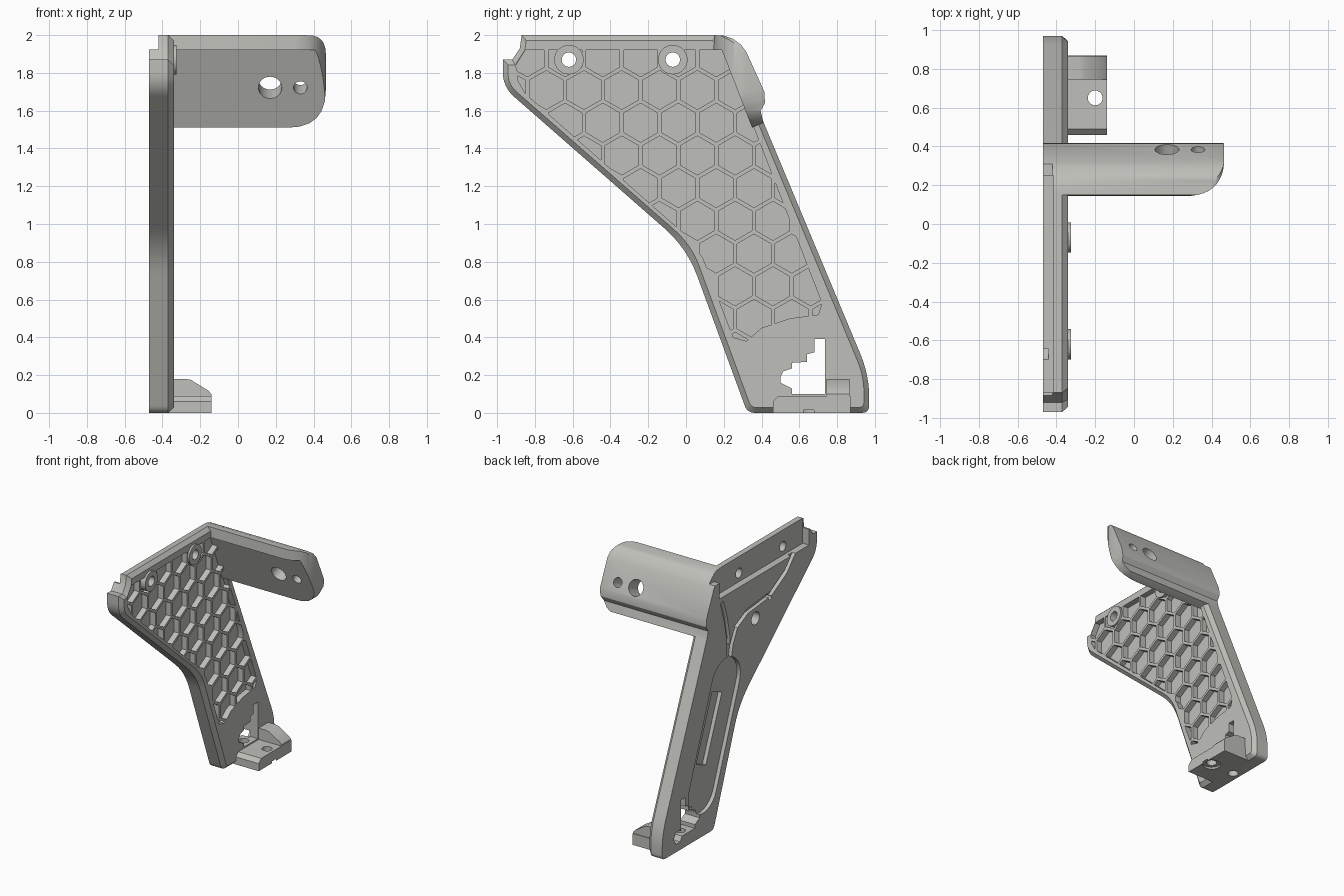
import bpy, bmesh, math
from mathutils import Vector, Matrix

if "Cube" in bpy.data.objects:
    bpy.data.objects.remove(bpy.data.objects["Cube"])

grey = bpy.data.materials.new("warm_grey")
grey.diffuse_color = (0.52, 0.52, 0.49, 1)
grey.use_nodes = True
grey.node_tree.nodes["Principled BSDF"].inputs["Base Color"].default_value = grey.diffuse_color


def make(name, bm):
    bmesh.ops.recalc_face_normals(bm, faces=bm.faces)
    me = bpy.data.meshes.new(name)
    bm.to_mesh(me)
    bm.free()
    ob = bpy.data.objects.new(name, me)
    bpy.context.collection.objects.link(ob)
    return ob


def place(axis, p, h):
    a, b = p
    return {'x': (h, a, b), 'y': (a, h, b), 'z': (a, b, h)}[axis]


def loft(bm, axis, rings):
    """Solid from matching outlines; rings = [(points, height), ...]"""
    vs = [[bm.verts.new(place(axis, p, h)) for p in pts] for pts, h in rings]
    n = len(vs[0])
    for a, b in zip(vs, vs[1:]):
        for i in range(n):
            bm.faces.new((a[i], a[(i + 1) % n], b[(i + 1) % n], b[i]))
    bm.faces.new(vs[0])
    bm.faces.new(vs[-1])


def prism(name, axis, pts, lo, hi):
    bm = bmesh.new()
    loft(bm, axis, [(pts, lo), (pts, hi)])
    return make(name, bm)


def cyl(name, centre, direction, r, depth, seg=32):
    bm = bmesh.new()
    rot = Vector((0, 0, 1)).rotation_difference(Vector(direction)).to_matrix().to_4x4()
    bmesh.ops.create_cone(bm, cap_ends=True, segments=seg, radius1=r, radius2=r,
                          depth=depth, matrix=Matrix.Translation(centre) @ rot)
    return make(name, bm)


def combine(ob, other, op='DIFFERENCE'):
    m = ob.modifiers.new("bool", 'BOOLEAN')
    m.operation, m.solver, m.object = op, 'EXACT', other
    dg = bpy.context.evaluated_depsgraph_get()
    me = bpy.data.meshes.new_from_object(ob.evaluated_get(dg))
    ob.modifiers.clear()
    ob.data = me
    bpy.data.objects.remove(other)


def rounded(pts, k=1.0, n=7):
    """Replace each (a, b, t) corner by a curve starting t before it"""
    out = []
    for i, (a, b, t) in enumerate(pts):
        p = Vector((a, b))
        if t == 0:
            out.append(p)
            continue
        u = p + (Vector(pts[i - 1][:2]) - p).normalized() * t * k
        v = p + (Vector(pts[(i + 1) % len(pts)][:2]) - p).normalized() * t * k
        for j in range(n):
            s = j / (n - 1)
            out.append(u * (1 - s) ** 2 + p * 2 * s * (1 - s) + v * s * s)
    return out


def inset(pts, d):
    out = []
    for i, (a, b, t) in enumerate(pts):
        p = Vector((a, b))
        e = (p - Vector(pts[i - 1][:2])).normalized()
        f = (Vector(pts[(i + 1) % len(pts)][:2]) - p).normalized()
        n1, n2 = Vector((-e.y, e.x)), Vector((-f.y, f.x))
        q = p + (n1 + n2) * d / (1 + n1.dot(n2))
        out.append((q.x, q.y, t))
    return out


def clip(poly, convex):
    """Part of poly inside a counter-clockwise convex polygon"""
    for i, a in enumerate(convex):
        b = convex[(i + 1) % len(convex)]
        nrm = Vector((a.y - b.y, b.x - a.x))
        out = []
        for j, q in enumerate(poly):
            p = poly[j - 1]
            dp, dq = (p - a).dot(nrm), (q - a).dot(nrm)
            if (dp > 0) != (dq > 0):
                out.append(p.lerp(q, dp / (dp - dq)))
            if dq > 0:
                out.append(q)
        poly = out
        if len(poly) < 3:
            return []
    return poly


def area(p):
    return abs(sum(p[i - 1].cross(p[i]) for i in range(len(p)))) / 2 if p else 0


def ribbon(path, w):
    """Constant-width strip outline along a path"""
    path = [Vector(p) for p in path]
    left, right = [], []
    for i, p in enumerate(path):
        d = (path[min(i + 1, len(path) - 1)] - path[max(i - 1, 0)]).normalized()
        n = Vector((-d.y, d.x)) * w / 2
        left.append(p + n)
        right.append(p - n)
    return left + right[::-1]


def stadium(c0, c1, r, n=14):
    c0, c1 = Vector(c0), Vector(c1)
    d = (c1 - c0).normalized()
    ang = math.atan2(d.y, d.x)
    pts = []
    for c, start in ((c1, ang - math.pi / 2), (c0, ang + math.pi / 2)):
        for i in range(n + 1):
            t = start + math.pi * i / n
            pts.append(c + Vector((math.cos(t), math.sin(t))) * r)
    return pts


# side plate with a chamfered inner edge
outline = [(-0.97, 1.87, 0), (-0.97, 1.726, 0.08), (0.005, 0.873, 0.16),
           (0.325, 0, 0.04), (0.97, 0, 0.04), (0.97, 0.2, 0.12),
           (0.41, 1.54, 0), (0.25, 1.9, 0), (0.15, 2.0, 0), (-0.87, 2.0, 0),
           (-0.88, 1.93, 0), (-0.92, 1.87, 0)]
bm = bmesh.new()
loft(bm, 'x', [(rounded(outline), -0.47), (rounded(outline), -0.37),
               (rounded(inset(outline, 0.028), 0.75), -0.34)])
plate = make("side_plate", bm)

# honeycomb pockets
region = [Vector(p) for p in [
    (-0.90, 1.84), (-0.89, 1.76), (-0.85, 1.69), (0.0, 0.94), (0.09, 0.82), (0.25, 0.40),
    (0.32, 0.38), (0.40, 0.45), (0.55, 0.50), (0.70, 0.52), (0.72, 0.58), (0.20, 1.92), (-0.85, 1.92)]]
bm = bmesh.new()
for row in range(-1, 10):
    for col in range(-9, 5):
        c = Vector((0.36 + 0.2 * col + 0.1 * (row % 2), 0.497 + 0.1732 * row))
        cell = [c + 0.103 * Vector((math.sin(-k * math.pi / 3), math.cos(k * math.pi / 3)))
                for k in range(6)]
        part = clip(region, cell)
        if area(part) > 0.0008:
            loft(bm, 'x', [(part, -0.385), (part, -0.30)])
combine(plate, make("honeycomb_cutter", bm))

# swept arm: slanted section trimmed by its front and top outlines
section = [(0.15, 2.0), (0.145, 1.92), (0.19, 1.92), (0.35, 1.51), (0.41, 1.535), (0.395, 1.6),
           (0.418, 1.64), (0.415, 1.70), (0.32, 1.91), (0.29, 1.95), (0.25, 1.98), (0.20, 1.997)]
arm = prism("arm", 'x', section, -0.47, 0.465)
front = rounded([(-0.6, 1.4, 0), (-0.6, 1.51, 0), (0.465, 1.51, 0.2),
                 (0.465, 2.001, 0.1), (-0.6, 2.001, 0)])[1:]
combine(arm, prism("arm_front_trim", 'y', front, -0.1, 0.7), 'INTERSECT')
above = rounded([(-0.6, 0.14, 0), (0.466, 0.145, 0.2), (0.466, 0.6, 0), (-0.6, 0.6, 0)], n=12)
combine(arm, prism("arm_top_trim", 'z', above, 1.3, 2.2), 'INTERSECT')
for x, r in ((0.17, 0.062), (0.33, 0.036)):
    combine(arm, cyl("arm_hole", (x, 0.325, 1.745), (0, 0.93, 0.37), r, 0.5))
combine(plate, arm, 'UNION')

# foot: low pad and tall gusset
pad = [(0.46, 0), (0.87, 0), (0.87, 0.09), (0.49, 0.09), (0.46, 0.06)]
combine(plate, prism("foot_pad", 'x', pad, -0.40, -0.14), 'UNION')
gusset = [(-0.40, 0.001), (-0.1405, 0.001), (-0.1405, 0.1), (-0.16, 0.12), (-0.25, 0.175),
          (-0.28, 0.18), (-0.40, 0.18)]
combine(plate, prism("foot_gusset", 'y', gusset, 0.745, 0.865), 'UNION')
for x in (-0.2, -0.405):
    combine(plate, cyl("foot_hole", (x, 0.65, 0.04), (0, 0, 1), 0.038, 0.16))
combine(plate, cyl("foot_counterbore", (-0.2, 0.65, 0), (0, 0, 1), 0.066, 0.03))

# screw bosses along the top
for y in (-0.62, -0.07):
    combine(plate, cyl("screw_boss", (-0.365, y, 1.87), (1, 0, 0), 0.078, 0.08), 'UNION')

# rail recess on the outer face
combine(plate, prism("rail_step", 'z', [(-0.6, -1.1), (-0.42, -1.1), (-0.42, 0.5), (-0.6, 0.5)], 1.925, 2.1))
combine(plate, prism("rail_recess", 'z', [(-0.6, -0.87), (-0.415, -0.87), (-0.415, 0.25), (-0.6, 0.25)], 1.80, 2.05))
for y in (-0.62, -0.07):
    combine(plate, cyl("screw_hole", (-0.4, y, 1.87), (1, 0, 0), 0.038, 0.4))

# outer face: grip pocket, inner slot, cable grooves, blind holes
combine(plate, prism("grip_pocket", 'x', stadium((0.46, 0.36), (0.17, 1.12), 0.18), -0.6, -0.44))
combine(plate, prism("inner_slot", 'x', ribbon([(0.44, 0.55), (0.24, 1.05)], 0.13), -0.6, -0.41))
grooves = [[(-0.70, 1.83), (-0.58, 1.70), (-0.40, 1.60), (-0.10, 1.57), (0.04, 1.50), (0.10, 1.38), (0.13, 1.25)],
           [(0.22, 1.76), (0.17, 1.60), (0.14, 1.45), (0.132, 1.24)]]
for g in grooves:
    combine(plate, prism("cable_groove", 'x', ribbon(g, 0.04), -0.6, -0.442))
for y, z, r, seg in ((-0.2, 1.475, 0.05, 24), (-0.38, 1.57, 0.018, 16), (0.77, 0.11, 0.055, 6)):
    combine(plate, cyl("blind_hole", (-0.48, y, z), (1, 0, 0), r, 0.15, seg))

# stepped opening near the foot
opening = [(0.50, 0.16), (0.56, 0.13), (0.56, 0.10), (0.735, 0.10), (0.735, 0.39), (0.68, 0.39),
           (0.68, 0.32), (0.64, 0.31), (0.64, 0.27), (0.56, 0.265), (0.56, 0.235), (0.515, 0.22), (0.50, 0.19)]
combine(plate, prism("stepped_opening", 'x', opening, -0.6, -0.3399))

plate.name = "bracket_plate"
plate.data.materials.clear()
plate.data.materials.append(grey)
for f in plate.data.polygons:
    f.material_index = 0
bpy.ops.object.select_all(action='DESELECT')
plate.select_set(True)
bpy.context.view_layer.objects.active = plate
bpy.ops.object.shade_smooth_by_angle(angle=math.radians(30))
